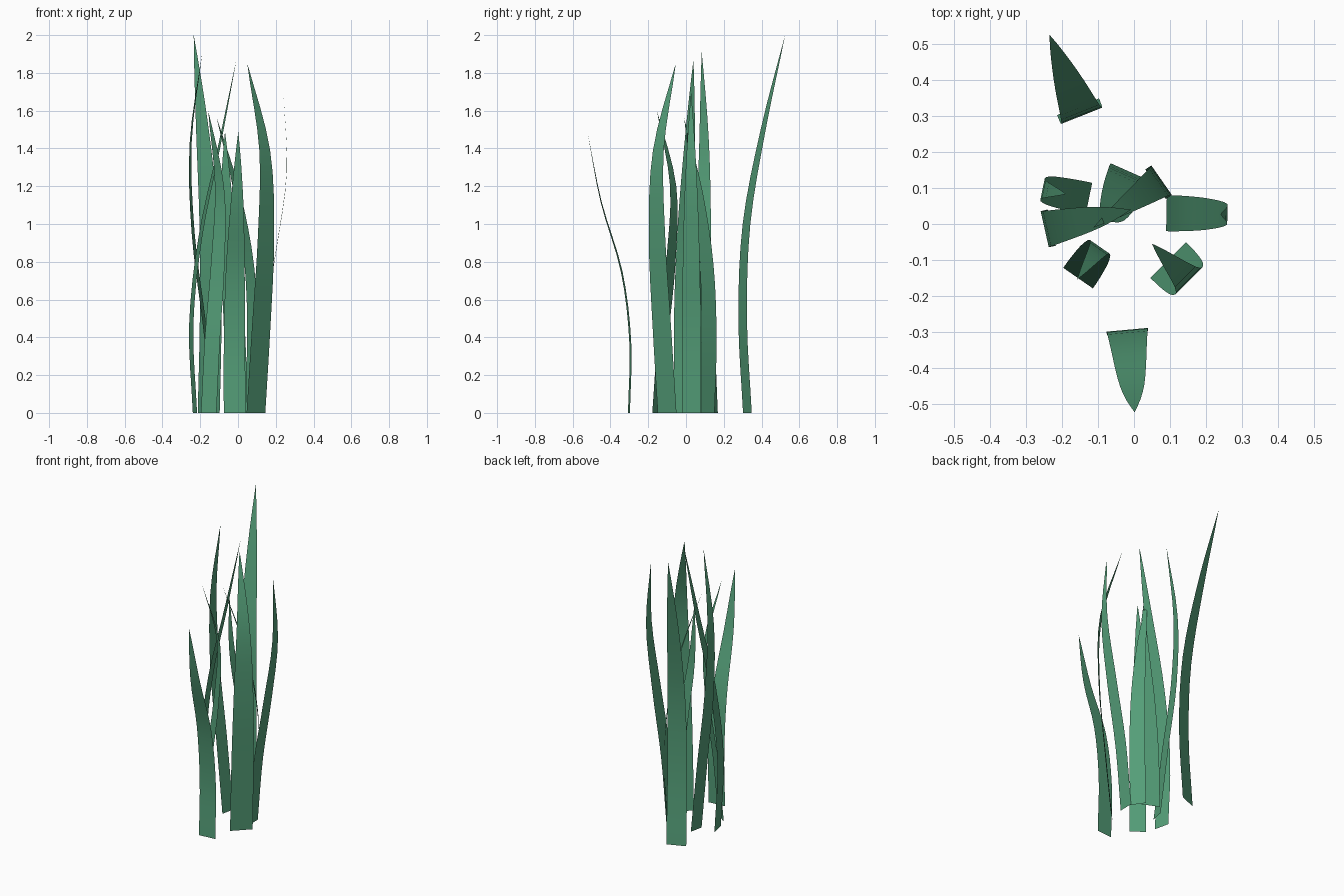
import bpy
from mathutils import Vector

if "Cube" in bpy.data.objects:
    bpy.data.objects.remove(bpy.data.objects["Cube"], do_unlink=True)

# One green for every blade
green = bpy.data.materials.new("leaf_green")
green.use_nodes = True
colour = (0.09, 0.345, 0.19, 1)
green.diffuse_color = colour
green.node_tree.nodes["Principled BSDF"].inputs["Base Color"].default_value = colour

SEGMENTS = 16


def sway(points, t):
    """Smooth curve through evenly spaced offsets."""
    last = len(points) - 1
    i = min(int(t * last), last - 1)
    u = t * last - i
    b, c = points[i], points[i + 1]
    a = points[i - 1] if i > 0 else 2 * b - c
    d = points[i + 2] if i + 2 <= last else 2 * c - b
    return 0.5 * (2 * b + (c - a) * u + (2 * a - 5 * b + 4 * c - d) * u ** 2
                  + (3 * b - a - 3 * c + d) * u ** 3)


def blade(name, base, lean, height, width, offsets):
    """Flat tapering strip that sways along the lean direction."""
    lean = Vector((*lean, 0)).normalized()
    side = Vector((-lean.y, lean.x, 0))
    points = [0, *offsets]
    verts, faces = [], []
    for k in range(SEGMENTS):
        t = k / SEGMENTS
        centre = Vector((*base, height * t)) + lean * sway(points, t)
        half = side * width / 2 * (1 - t ** 3)
        verts += [centre - half, centre + half]
        if k:
            n = 2 * k
            faces.append((n - 2, n - 1, n + 1, n))
    # Pointed tip
    verts.append(Vector((*base, height)) + lean * points[-1])
    n = len(verts)
    faces.append((n - 3, n - 2, n - 1))
    mesh = bpy.data.meshes.new(name)
    mesh.from_pydata(verts, [], faces)
    mesh.materials.append(green)
    mesh.shade_smooth()
    obj = bpy.data.objects.new(name, mesh)
    bpy.context.collection.objects.link(obj)


# Outer blades
blade("back_blade", (-.155, .325), (-.37, .93), 2.0, .125, (-.027, -.005, .09, .215))
blade("front_blade", (-.018, -.302), (.09, -1), 1.49, .115, (-.007, .038, .148, .221))

# Ring of blades
blade("front_left_blade", (.095, -.10), (.7, -.7), 1.85, .14, (.04, .075, .066, -.065))
blade("front_right_blade", (-.155, -.15), (.57, .82), 1.6, .10, (.035, .085, .10, -.005))
blade("left_blade", (.09, .03), (1, -.02), 1.7, .10, (.04, .11, .168, .15))
blade("right_blade", (-.228, -.01), (.975, .22), 1.87, .103, (-.02, .03, .13, .225))
blade("back_right_blade", (-.125, .07), (-.97, .2), 1.91, .09, (.055, .115, .128, .065))

# Middle blades
blade("middle_left_blade", (.06, .11), (-.82, -.57), 1.56, .10, (-.02, 0, .08, .21))
blade("middle_blade", (-.008, .143), (-.4, -.9), 1.49, .125, (.02, .07, .13, .15))
